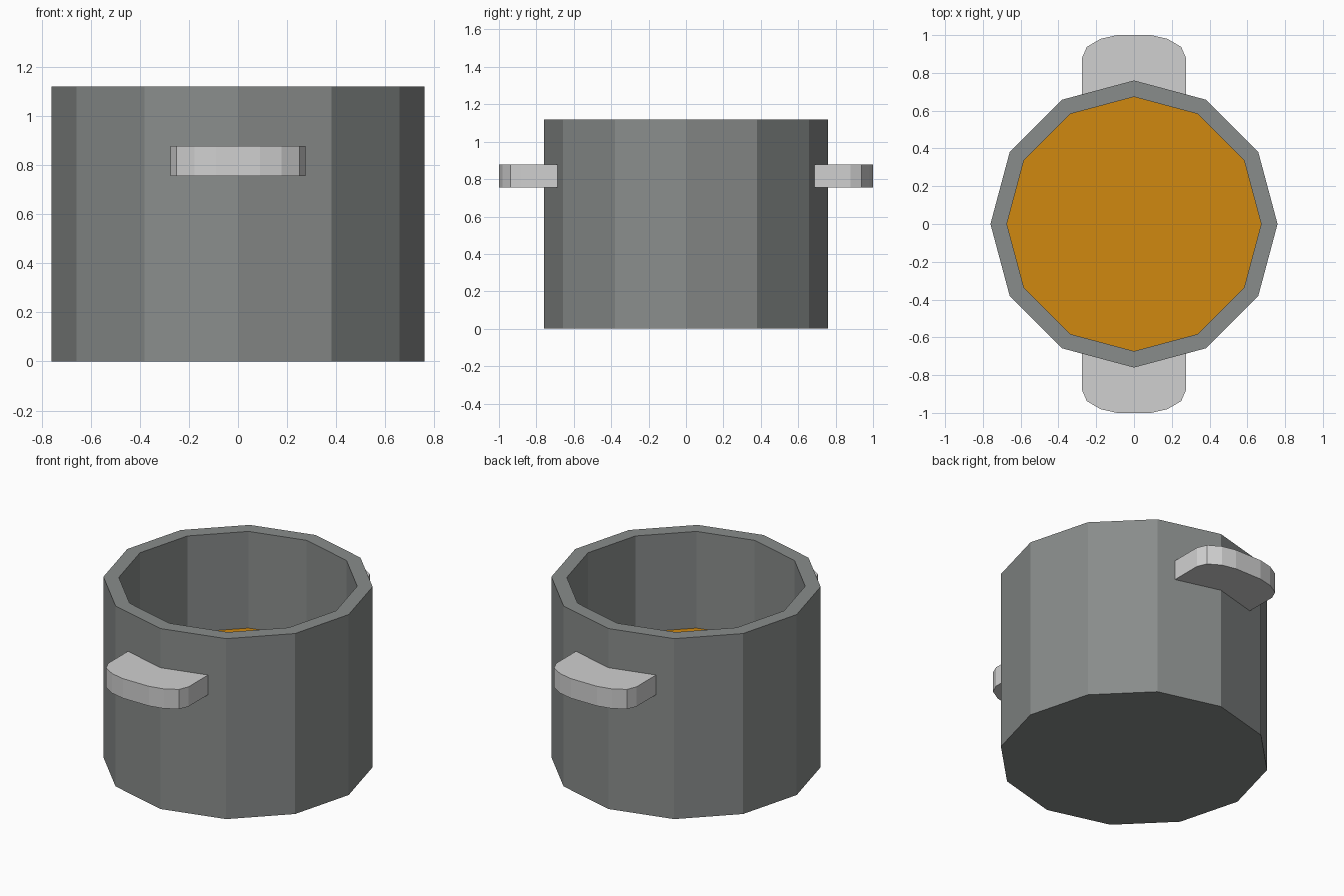
import bpy, bmesh, math

if "Cube" in bpy.data.objects:
    bpy.data.objects.remove(bpy.data.objects["Cube"])

SIDES = 12
OUTER, INNER = 0.76, 0.673
HEIGHT, FILL = 1.12, 0.52


def material(name, color):
    m = bpy.data.materials.new(name)
    m.use_nodes = True
    m.diffuse_color = (*color, 1)
    m.node_tree.nodes["Principled BSDF"].inputs["Base Color"].default_value = (*color, 1)
    return m


def finish(name, bm, mat):
    bmesh.ops.recalc_face_normals(bm, faces=bm.faces)
    mesh = bpy.data.meshes.new(name)
    bm.to_mesh(mesh)
    bm.free()
    mesh.materials.append(mat)
    obj = bpy.data.objects.new(name, mesh)
    bpy.context.collection.objects.link(obj)
    return obj


def ring(bm, radius, z):
    steps = [2 * math.pi * i / SIDES for i in range(SIDES)]
    return [bm.verts.new((radius * math.cos(a), radius * math.sin(a), z)) for a in steps]


def bridge(bm, a, b):
    for i in range(SIDES):
        j = (i + 1) % SIDES
        bm.faces.new((a[i], a[j], b[j], b[i]))


pot_grey = material("pot grey", (0.25, 0.265, 0.26))
handle_grey = material("handle light grey", (0.63, 0.63, 0.63))
soup_orange = material("soup orange", (0.63, 0.25, 0.005))

# Pot: closed base, outer wall, flat rim, inner wall and inner floor
bm = bmesh.new()
rings = [ring(bm, r, z) for r, z in
         ((OUTER, 0), (OUTER, HEIGHT), (INNER, HEIGHT), (INNER, FILL - 0.02))]
for lower, upper in zip(rings, rings[1:]):
    bridge(bm, lower, upper)
bm.faces.new(rings[0])
bm.faces.new(rings[-1])
finish("pot", bm, pot_grey)

# Soup surface inside the pot
bm = bmesh.new()
top, bottom = ring(bm, INNER, FILL), ring(bm, INNER, FILL - 0.015)
bridge(bm, bottom, top)
bm.faces.new(top)
bm.faces.new(bottom)
finish("soup", bm, soup_orange)

# Handles: solid rounded slabs, following the wall on the inner side
half = [(0.275, 0.686), (0.275, 0.88), (0.25, 0.937), (0.178, 0.98), (0.09, 1.0)]
outline = half + [(-x, y) for x, y in reversed(half)] + [(0, 0.74)]
for name, side in (("front_handle", -1), ("back_handle", 1)):
    bm = bmesh.new()
    base = bm.faces.new([bm.verts.new((x, side * y, 0.755)) for x, y in outline])
    grown = bmesh.ops.extrude_face_region(bm, geom=[base])
    bmesh.ops.translate(bm, vec=(0, 0, 0.122),
                        verts=[v for v in grown["geom"] if isinstance(v, bmesh.types.BMVert)])
    finish(name, bm, handle_grey)
